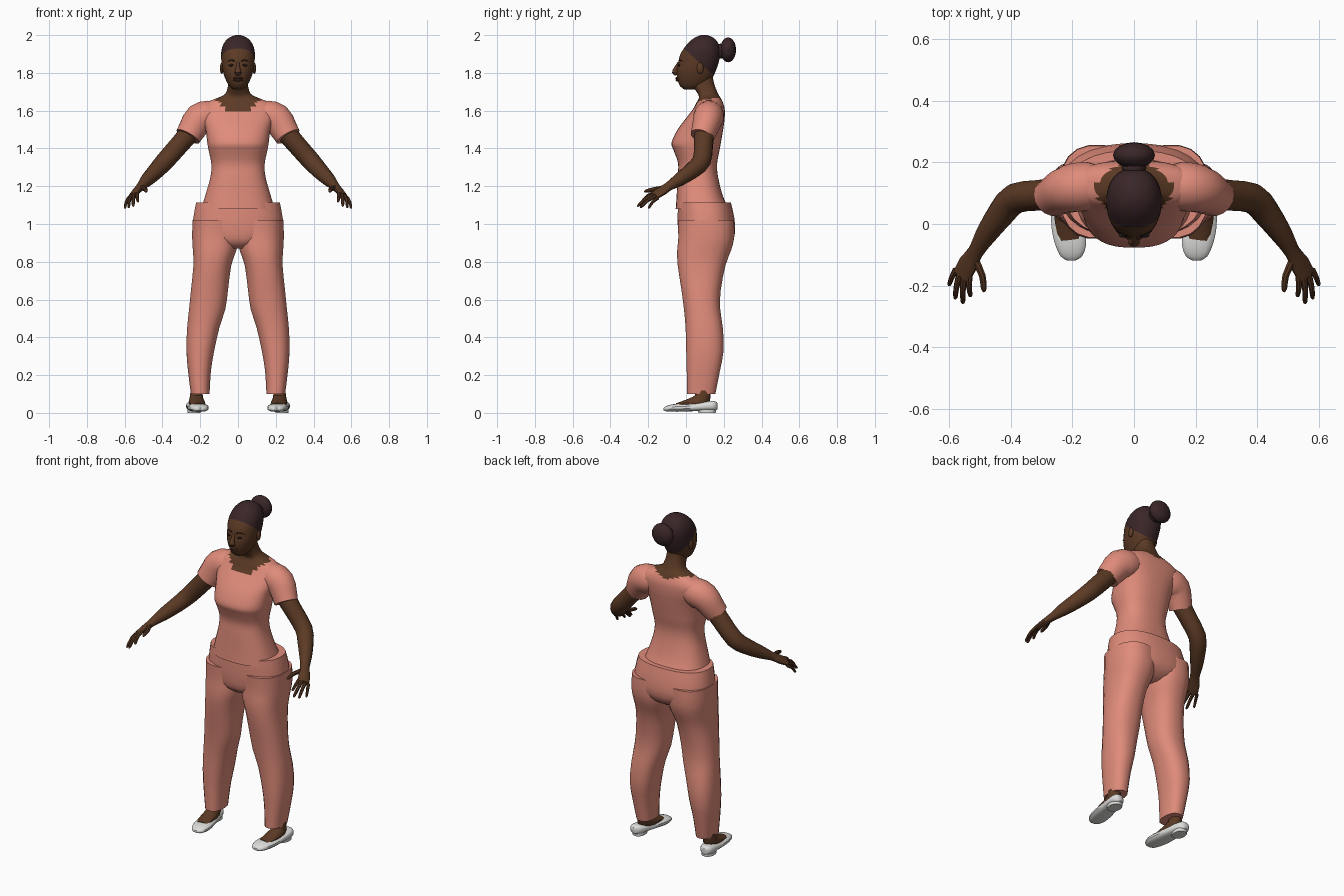
import bpy, bmesh, math
from mathutils import Vector as V


def material(name, rgb):
    m = bpy.data.materials.new(name)
    m.diffuse_color = (*rgb, 1)
    return m


PINK = material("salmon cloth", (0.74, 0.26, 0.195))
SKIN = material("brown skin", (0.105, 0.042, 0.018))
HAIR = material("dark hair", (0.042, 0.019, 0.021))
WHITE = material("shoe white", (0.72, 0.72, 0.70))
LIP = material("lip brown", (0.085, 0.028, 0.018))
DARK = material("eye dark", (0.015, 0.009, 0.008))


def smooth_rows(rows, k):
    """Catmull-Rom interpolation of rows of numbers, k steps per span."""
    out = []
    for i in range(len(rows) - 1):
        p0, p1 = rows[max(i - 1, 0)], rows[i]
        p2, p3 = rows[i + 1], rows[min(i + 2, len(rows) - 1)]
        for s in range(k):
            t = s / k
            out.append([b + 0.5 * t * (c - a + t * (2 * a - 5 * b + 4 * c - d + t * (3 * (b - c) + d - a)))
                        for a, b, c, d in zip(p0, p1, p2, p3)])
    return out + [list(rows[-1])]


def loft(bm, rings, n=16, e=2.0):
    """Skin rings of (centre, axis a, axis b) with superellipse sections."""
    loops = []
    for c, a, b in rings:
        loop = []
        for i in range(n):
            t = 2 * math.pi * (i + 0.5) / n
            u, w = math.cos(t), math.sin(t)
            u = math.copysign(abs(u) ** (2 / e), u)
            w = math.copysign(abs(w) ** (2 / e), w)
            loop.append(bm.verts.new(c + a * u + b * w))
        loops.append(loop)
    for p, q in zip(loops, loops[1:]):
        for i in range(n):
            j = (i + 1) % n
            bm.faces.new((p[i], p[j], q[j], q[i]))
    bm.faces.new(loops[0])
    bm.faces.new(loops[-1])


def upright(bm, rows, k=2, n=24, e=2.3):
    """Rows of z, x min, x max, y front, y back."""
    loft(bm, [(V(((x0 + x1) / 2, (y0 + y1) / 2, z)), V(((x1 - x0) / 2, 0, 0)), V((0, (y1 - y0) / 2, 0)))
              for z, x0, x1, y0, y1 in smooth_rows(rows, k)], n, e)


def tube(bm, rows, side, k=2, n=12):
    """Rows of x, y, z, radius along side, radius across."""
    rows = smooth_rows(rows, k)
    pts = [V(r[:3]) for r in rows]
    rings = []
    for i, r in enumerate(rows):
        t = (pts[min(i + 1, len(pts) - 1)] - pts[max(i - 1, 0)]).normalized()
        a = V(side)
        a = (a - t * a.dot(t)).normalized()
        rings.append((pts[i], a * r[3], t.cross(a) * r[4]))
    loft(bm, rings, n)


def ball(bm, c, r, u=12, v=8):
    res = bmesh.ops.create_uvsphere(bm, u_segments=u, v_segments=v, radius=1)
    for vert in res["verts"]:
        vert.co = V(p * q for p, q in zip(vert.co, r)) + V(c)


def finish(name, bm, mats, mirror=False, rule=None, angle=35):
    bmesh.ops.recalc_face_normals(bm, faces=bm.faces)
    if rule:
        for f in bm.faces:
            f.material_index = rule(f.calc_center_median())
    me = bpy.data.meshes.new(name)
    bm.to_mesh(me)
    bm.free()
    ob = bpy.data.objects.new(name, me)
    bpy.context.collection.objects.link(ob)
    for m in mats:
        me.materials.append(m)
    bpy.ops.object.select_all(action='DESELECT')
    ob.select_set(True)
    bpy.context.view_layer.objects.active = ob
    bpy.ops.object.shade_smooth_by_angle(angle=math.radians(angle))
    if mirror:
        ob.modifiers.new("mirror", 'MIRROR').use_clip = False
    return ob


def sym(rows):
    return [(z, -w, w, f, b) for z, w, f, b in rows]


# Shirt body running up into the bare neck
bm = bmesh.new()
upright(bm, sym([(1.08, .195, -.055, .228), (1.15, .174, -.05, .195), (1.25, .146, -.045, .17),
                 (1.32, .142, -.042, .165), (1.39, .156, -.066, .178), (1.43, .163, -.077, .185),
                 (1.50, .172, -.045, .197), (1.56, .192, 0, .205), (1.61, .20, .038, .205),
                 (1.642, .17, .055, .196), (1.667, .11, .068, .184), (1.69, .067, .062, .17),
                 (1.74, .052, .03, .15), (1.79, .05, .03, .14)]), 3, 36, 2.5)
finish("shirt_and_neck", bm, [PINK, SKIN],
       rule=lambda c: int(c.z > 1.57 and (c.x / .122) ** 2 + ((c.y - .11) / .087) ** 2 < 1))

# Short sleeves
bm = bmesh.new()
tube(bm, [(.09, .12, 1.575, .06, .06), (.15, .122, 1.573, .08, .082), (.205, .115, 1.555, .078, .084),
          (.24, .1, 1.505, .07, .075), (.265, .085, 1.463, .063, .069)], (0, 1, 0), 2, 16)
finish("sleeve", bm, [PINK], True)

# Trouser hips
bm = bmesh.new()
upright(bm, sym([(1.115, .222, -.043, .238), (1.03, .238, -.045, .257), (.95, .235, -.042, .26),
                 (.90, .16, -.03, .232), (.87, .06, .01, .18)]), 2, 28, 2.4)
finish("trouser_hips", bm, [PINK])

# Trouser legs
bm = bmesh.new()
upright(bm, [(1.02, 0, .242, -.045, .255), (.93, -.002, .244, -.042, .257), (.86, .008, .24, -.048, .24),
             (.78, .035, .237, -.045, .21), (.65, .052, .25, -.025, .185), (.55, .066, .26, -.012, .182),
             (.45, .098, .27, -.003, .196), (.33, .125, .274, 0, .2), (.22, .143, .265, .003, .18),
             (.1, .15, .25, .005, .156)], 2, 20, 2.4)
finish("trouser_leg", bm, [PINK], True)

# Bare foot and ankle
bm = bmesh.new()
tube(bm, [(.215, .09, .16, .036, .042), (.22, .09, .10, .034, .042), (.22, .075, .06, .04, .045),
          (.215, .01, .047, .043, .026), (.208, -.05, .038, .036, .014)], (1, 0, 0))
finish("foot", bm, [SKIN], True)

# Flat shoe with a low heel
bm = bmesh.new()
shoe = [(-.118, .203, .014, .014, .026), (-.105, .203, .035, .008, .036), (-.07, .205, .05, .006, .046),
        (-.02, .212, .055, .006, .05), (.05, .222, .049, .009, .053), (.12, .232, .043, .011, .062),
        (.153, .236, .032, .012, .063), (.166, .236, .013, .018, .053)]
loft(bm, [(V((x, y, (z0 + z1) / 2)), V((w, 0, 0)), V((0, 0, (z1 - z0) / 2)))
          for y, x, w, z0, z1 in smooth_rows(shoe, 2)], 16, 2.6)
upright(bm, [(0, .197, .268, .065, .158), (.02, .197, .268, .06, .16)], 1, 16, 2.3)
finish("shoe", bm, [WHITE], True)

# Arm with palm
ACROSS = (.75, .5, -.4)
bm = bmesh.new()
tube(bm, [(.22, .1, 1.525, .056, .056), (.31, .093, 1.42, .05, .052), (.385, .083, 1.335, .049, .05),
          (.43, .035, 1.285, .045, .045), (.48, -.035, 1.235, .035, .036), (.513, -.09, 1.2, .026, .023),
          (.538, -.13, 1.173, .034, .018), (.558, -.168, 1.15, .033, .013)], ACROSS, 2, 14)
finish("arm", bm, [SKIN], True)

# Four fingers and a thumb
bm = bmesh.new()
for base, tip, r in [((.533, -.165, 1.167), (.530, -.236, 1.118), .0095),
                     ((.549, -.168, 1.157), (.555, -.258, 1.094), .010),
                     ((.565, -.162, 1.147), (.580, -.243, 1.087), .0095),
                     ((.578, -.148, 1.138), (.600, -.200, 1.083), .0085),
                     ((.515, -.115, 1.193), (.484, -.220, 1.172), .0115)]:
    a, b = V(base), V(tip)
    mid = a.lerp(b, .5) + (V((-.008, 0, .002)) if r > .011 else V((.003, -.003, .006)))
    tube(bm, [(*a, r * 1.15, r * 1.15), (*mid, r, r), (*a.lerp(b, .9), r * .8, r * .8),
              (*b, r * .3, r * .3)], ACROSS, 2, 8)
finish("fingers", bm, [SKIN], True)

# Head, cut along the hairline
bm = bmesh.new()
upright(bm, sym([(1.713, .025, -.01, .05), (1.73, .047, -.032, .10), (1.77, .068, -.047, .138),
                 (1.81, .081, -.05, .158), (1.85, .087, -.042, .172), (1.89, .09, -.034, .18),
                 (1.93, .086, -.012, .18), (1.965, .07, .018, .167), (1.988, .045, .048, .142),
                 (2.0, .014, .08, .112)]), 2, 28, 2.2)
bmesh.ops.bisect_plane(bm, geom=bm.verts[:] + bm.edges[:] + bm.faces[:],
                       plane_co=(0, 0, 1.918), plane_no=(0, .9, 1))
finish("head", bm, [SKIN, HAIR], rule=lambda c: int(c.z + .9 * c.y > 1.918))

# Hair bun
bm = bmesh.new()
ball(bm, (0, .223, 1.922), (.068, .042, .066), 16, 10)
ball(bm, (0, .182, 1.915), (.04, .03, .04))
finish("hair_bun", bm, [HAIR])

# Nose
bm = bmesh.new()
tube(bm, [(0, -.036, 1.855, .008, .008), (0, -.052, 1.825, .011, .012), (0, -.058, 1.803, .019, .016),
          (0, -.05, 1.79, .012, .008)], (1, 0, 0))
finish("nose", bm, [SKIN])

# Lips
bm = bmesh.new()
for z in (1.772, 1.762):
    ball(bm, (0, -.044, z), (.026, .012, .007))
finish("lips", bm, [LIP])

# Ears
bm = bmesh.new()
ball(bm, (.086, .075, 1.825), (.01, .018, .03))
finish("ear", bm, [SKIN], True)

# Eyes and brows
bm = bmesh.new()
ball(bm, (.035, -.036, 1.84), (.015, .008, .006))
tube(bm, [(.016, -.038, 1.862, .003, .003), (.036, -.034, 1.868, .003, .003),
          (.056, -.02, 1.861, .002, .002)], (0, 1, 0), 2, 6)
finish("eye_and_brow", bm, [DARK], True)
